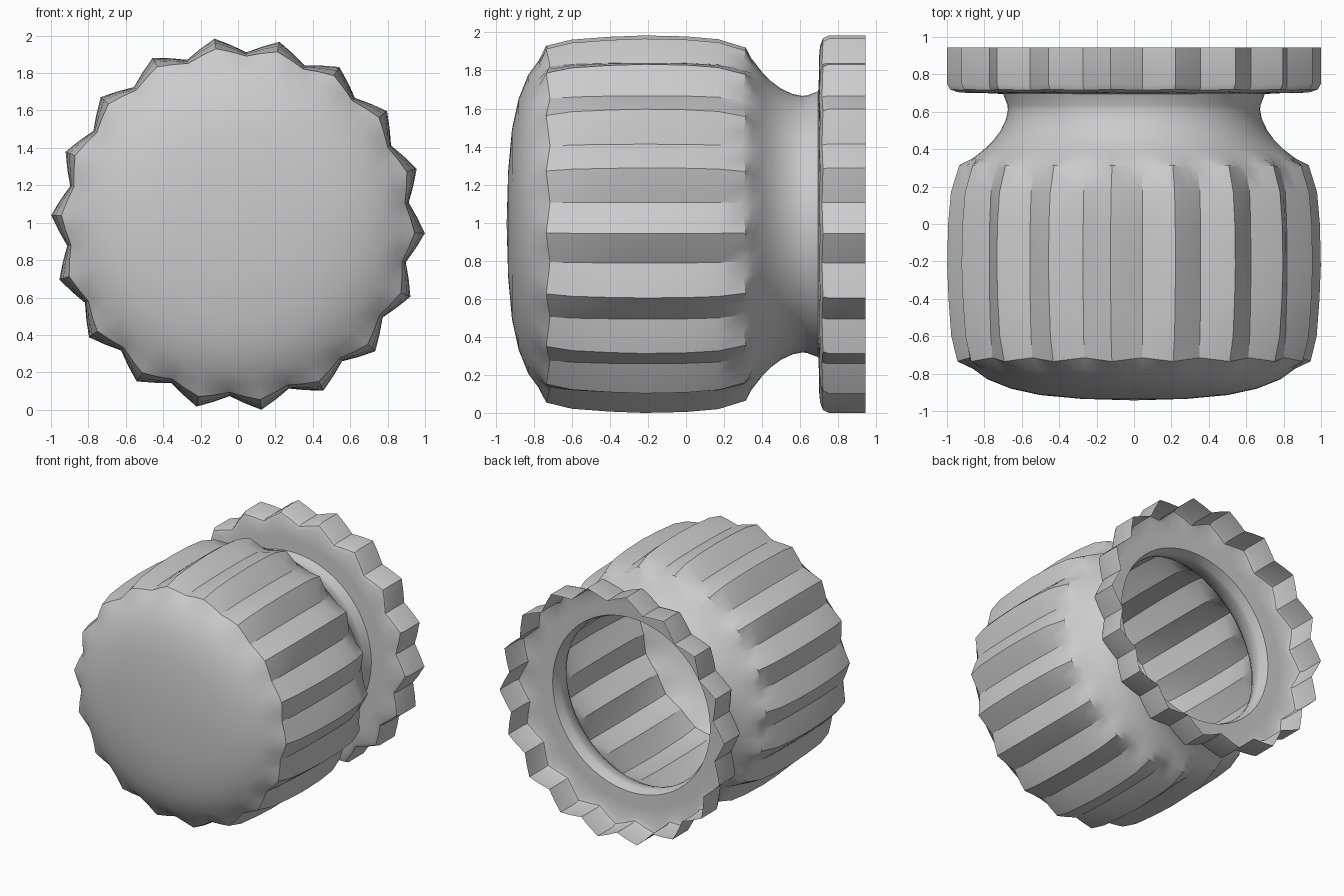
import bpy, bmesh
from math import sin, cos, radians

if "Cube" in bpy.data.objects:
    bpy.data.objects.remove(bpy.data.objects["Cube"])

TEETH = 18
PHASE = -2.8          # angle of the first ridge, in degrees
CENTRE_Z = 0.992
# one tooth: (angle from valley, height fraction)
TOOTH = [(0, 0.0), (5, 0.48), (10, 1.0), (15, 0.48)]


def ring(bm, y_valley, r_valley, y_peak, r_peak):
    verts = []
    for i in range(TEETH):
        for step, h in TOOTH:
            a = radians(PHASE - 10 + i * 360 / TEETH + step)
            r = r_valley + (r_peak - r_valley) * h
            y = y_valley + (y_peak - y_valley) * h
            verts.append(bm.verts.new((r * cos(a), y, CENTRE_Z + r * sin(a))))
    return verts


def fluted_shell(name, rows, pole_y=None):
    """Open shell round the y axis; rows are (y, r) or (y_valley, r_valley, y_peak, r_peak)."""
    bm = bmesh.new()
    rings = [ring(bm, *(row if len(row) == 4 else row + row)) for row in rows]
    n = len(rings[0])
    if pole_y is not None:
        pole = bm.verts.new((0, pole_y, CENTRE_Z))
        for i in range(n):
            bm.faces.new((pole, rings[0][i], rings[0][(i + 1) % n]))
    for a, b in zip(rings, rings[1:]):
        for i in range(n):
            j = (i + 1) % n
            bm.faces.new((a[i], b[i], b[j], a[j]))
    bm.normal_update()
    mesh = bpy.data.meshes.new(name)
    bm.to_mesh(mesh)
    bm.free()
    obj = bpy.data.objects.new(name, mesh)
    bpy.context.collection.objects.link(obj)
    bpy.ops.object.select_all(action='DESELECT')
    obj.select_set(True)
    bpy.context.view_layer.objects.active = obj
    bpy.ops.object.shade_smooth_by_angle(angle=radians(30))
    return obj


# domed front, fluted grip and smooth waisted neck
fluted_shell("knob_body", [
    (-0.935, 0.28), (-0.915, 0.50), (-0.88, 0.66), (-0.83, 0.785), (-0.775, 0.86),
    (-0.715, 0.90, -0.735, 0.945),
    (-0.58, 0.912, -0.60, 0.978),
    (-0.40, 0.918, -0.40, 0.993),
    (-0.22, 0.92, -0.22, 1.0),
    (0.0, 0.918, 0.0, 0.995),
    (0.17, 0.91, 0.17, 0.98),
    (0.29, 0.885, 0.315, 0.935),
    (0.35, 0.865), (0.40, 0.80), (0.45, 0.75), (0.50, 0.713),
    (0.56, 0.685), (0.61, 0.675), (0.635, 0.677), (0.695, 0.70),
], pole_y=-0.943)

# toothed flange, open at the back
fluted_shell("toothed_flange", [
    (0.695, 0.70),
    (0.70, 0.80),
    (0.70, 0.885, 0.705, 0.945),
    (0.715, 0.91, 0.72, 0.985),
    (0.74, 0.92, 0.75, 1.0),
    (0.943, 0.92, 0.943, 1.0),
])
